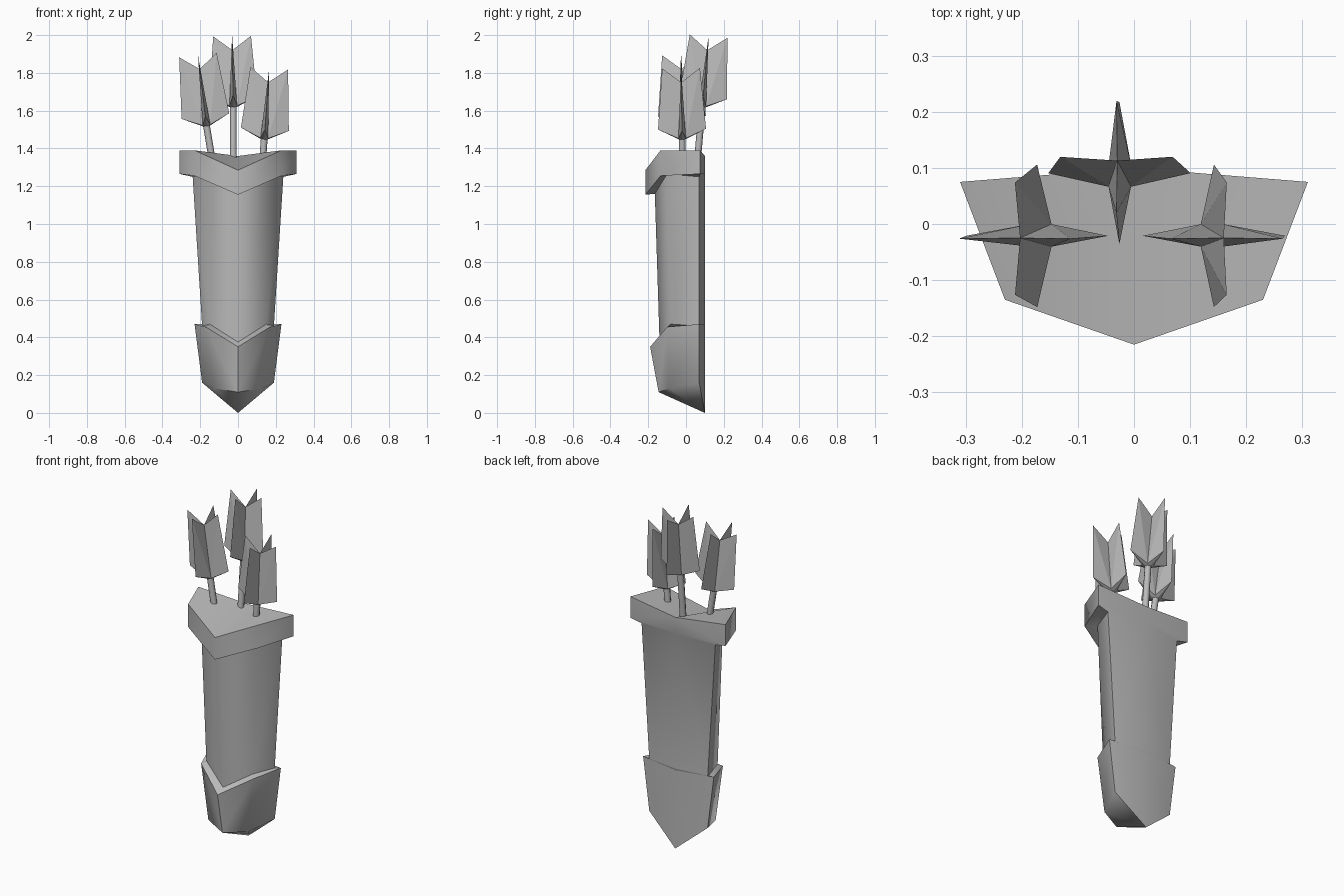
import bpy, bmesh, math
from mathutils import Vector, Matrix

cube = bpy.data.objects.get("Cube")
if cube:
    bpy.data.objects.remove(cube, do_unlink=True)

grey = bpy.data.materials.new("plain_grey")
grey.use_nodes = True
colour = (0.5, 0.5, 0.5, 1)
grey.diffuse_color = colour
grey.node_tree.nodes["Principled BSDF"].inputs["Base Color"].default_value = colour


def finish(bm, name, angle=None):
    bmesh.ops.remove_doubles(bm, verts=bm.verts, dist=0.0005)
    bmesh.ops.recalc_face_normals(bm, faces=bm.faces)
    mesh = bpy.data.meshes.new(name)
    bm.to_mesh(mesh)
    bm.free()
    mesh.materials.append(grey)
    obj = bpy.data.objects.new(name, mesh)
    bpy.context.collection.objects.link(obj)
    if angle:
        bpy.ops.object.select_all(action='DESELECT')
        obj.select_set(True)
        bpy.context.view_layer.objects.active = obj
        bpy.ops.object.shade_smooth_by_angle(angle=math.radians(angle))
    return obj


# Quiver: half sections from top to bottom, each going
# back middle, back corner, front corner, front middle
BACK = 0.1
sections = [
    [(0, BACK, 1.36), (0.31, 0.075, 1.39), (0.23, -0.135, 1.39), (0, -0.215, 1.285)],    # rim top
    [(0, BACK, 1.265), (0.31, 0.075, 1.265), (0.23, -0.135, 1.255), (0, -0.215, 1.155)],  # rim bottom
    [(0, BACK, 1.25), (0.24, 0.07, 1.25), (0.17, -0.1, 1.265), (0, -0.165, 1.16)],        # body top
    [(0, BACK, 0.46), (0.19, 0.07, 0.46), (0.15, -0.08, 0.47), (0, -0.14, 0.375)],        # body bottom
    [(0, BACK, 0.47), (0.23, 0.07, 0.47), (0.17, -0.1, 0.455), (0, -0.19, 0.35)],         # boot top
    [(0, BACK, 0.16), (0.19, 0.07, 0.16), (0.13, -0.09, 0.13), (0, -0.145, 0.11)],        # boot bottom
]
tip = (0, BACK, 0)

bm = bmesh.new()
for side in (1, -1):
    rows = [[bm.verts.new((side * x, y, z)) for x, y, z in row] for row in sections]
    for upper, lower in zip(rows, rows[1:]):
        for i in range(3):
            bm.faces.new((upper[i], upper[i + 1], lower[i + 1], lower[i]))
    bm.faces.new(rows[0])
    point = bm.verts.new(tip)
    for a, b in zip(rows[-1], rows[-1][1:]):
        bm.faces.new((a, b, point))
finish(bm, "quiver", 52)


def arrow(name, foot, vane_base, notch):
    """Shaft from foot to vane_base, four wedge vanes from there to notch."""
    foot, vane_base, notch = map(Vector, (foot, vane_base, notch))

    # Shaft
    axis = vane_base - foot
    bm = bmesh.new()
    turn = axis.to_track_quat('Z', 'Y').to_matrix().to_4x4()
    bmesh.ops.create_cone(bm, cap_ends=True, segments=8, radius1=0.018, radius2=0.018,
                          depth=axis.length + 0.04,
                          matrix=Matrix.Translation((foot + vane_base) / 2) @ turn)
    finish(bm, name + "_shaft", 50)

    # Vanes, thick at the bottom of the core and sharp at the notch
    axis = notch - vane_base
    length = axis.length
    tilt = Vector((0, 0, 1)).rotation_difference(axis).to_matrix().to_4x4()
    place = Matrix.Translation(vane_base) @ tilt
    bm = bmesh.new()
    for k in range(4):
        spin = place @ Matrix.Rotation(k * math.pi / 2, 4, 'Z')
        shape = [(0, 0, length), (0.1, 0, length + 0.075), (0.127, 0, 0.062),
                 (0.02, 0.02, 0.015), (0.02, -0.02, 0.015), (0, 0, 0)]
        top, out_top, out_low, left, right, base = [bm.verts.new(spin @ Vector(p)) for p in shape]
        for valley in (left, right):
            bm.faces.new((top, out_top, valley))
            bm.faces.new((out_top, out_low, valley))
            bm.faces.new((out_low, base, valley))
    finish(bm, name + "_vanes")


arrow("right_arrow", (-0.135, -0.02, 1.33), (-0.165, -0.02, 1.51), (-0.203, -0.025, 1.82))
arrow("back_arrow", (-0.025, 0.06, 1.33), (-0.025, 0.085, 1.61), (-0.03, 0.113, 1.92))
arrow("left_arrow", (0.13, -0.02, 1.33), (0.138, -0.02, 1.44), (0.16, -0.025, 1.75))
